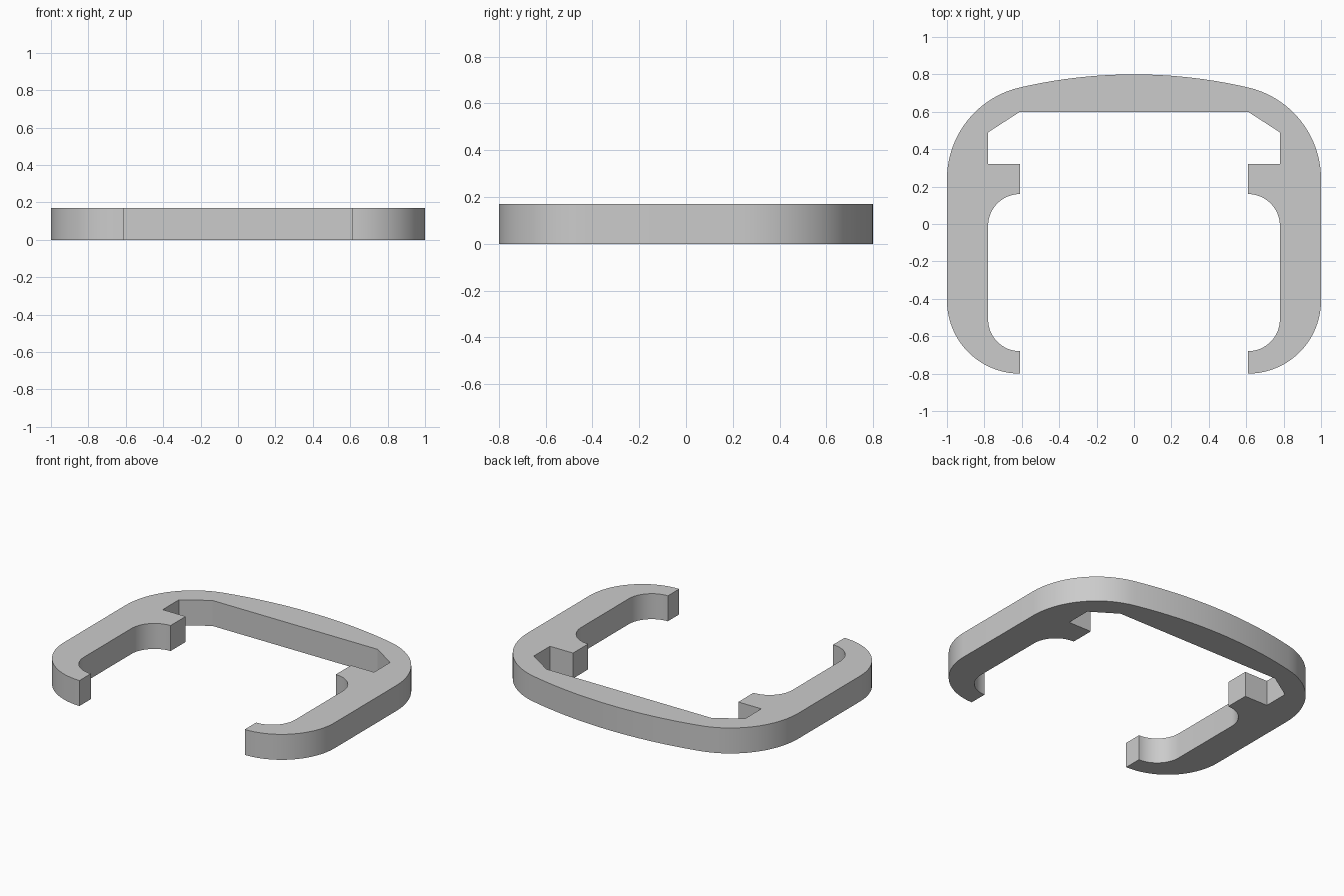
import bpy
import bmesh
from math import sin, cos, radians

cube = bpy.data.objects.get("Cube")
if cube:
    bpy.data.objects.remove(cube, do_unlink=True)

HEIGHT = 0.17


def arc(cx, cy, r, start, end, steps):
    """Points along a circular arc, angles in degrees."""
    angles = [radians(start + (end - start) * i / steps) for i in range(steps + 1)]
    return [(cx + r * cos(a), cy + r * sin(a)) for a in angles]


# Left half of the bracket outline, from the back centre round to the inner back edge
half = arc(0, -1.89, 2.69, 90, 76.9, 10)            # bowed back
half += arc(0.497, 0.24, 0.503, 76.9, 0, 20)[1:]    # rear outer corner
half += arc(0.61, -0.41, 0.39, 0, -90, 20)          # front outer corner
half += arc(0.61, -0.51, 0.17, -90, 0, 16)          # hook inner curve
half += arc(0.61, -0.01, 0.17, 0, 90, 16)           # fillet below the lug
half += [(0.61, 0.32), (0.78, 0.32), (0.78, 0.49), (0.61, 0.60)]  # lug and chamfer

# Mirror to the other side, without repeating the centre point
outline = half + [(-x, y) for x, y in reversed(half[1:])]

# Extrude the outline into a solid
bm = bmesh.new()
base = bm.faces.new([bm.verts.new((x, y, 0)) for x, y in outline])
top = bmesh.ops.extrude_face_region(bm, geom=[base], use_keep_orig=True)["geom"]
bmesh.ops.translate(bm, vec=(0, 0, HEIGHT),
                    verts=[v for v in top if isinstance(v, bmesh.types.BMVert)])
bmesh.ops.recalc_face_normals(bm, faces=bm.faces)
mesh = bpy.data.meshes.new("clip_bracket")
bm.to_mesh(mesh)
bm.free()

bracket = bpy.data.objects.new("clip_bracket", mesh)
bpy.context.collection.objects.link(bracket)

# Plain grey material
grey = bpy.data.materials.new("light_grey")
grey.use_nodes = True
colour = (0.6, 0.6, 0.6, 1)
grey.diffuse_color = colour
grey.node_tree.nodes["Principled BSDF"].inputs["Base Color"].default_value = colour
mesh.materials.append(grey)

# Smooth curves, sharp corners
bpy.ops.object.select_all(action="DESELECT")
bracket.select_set(True)
bpy.context.view_layer.objects.active = bracket
bpy.ops.object.shade_smooth_by_angle(angle=radians(30))
